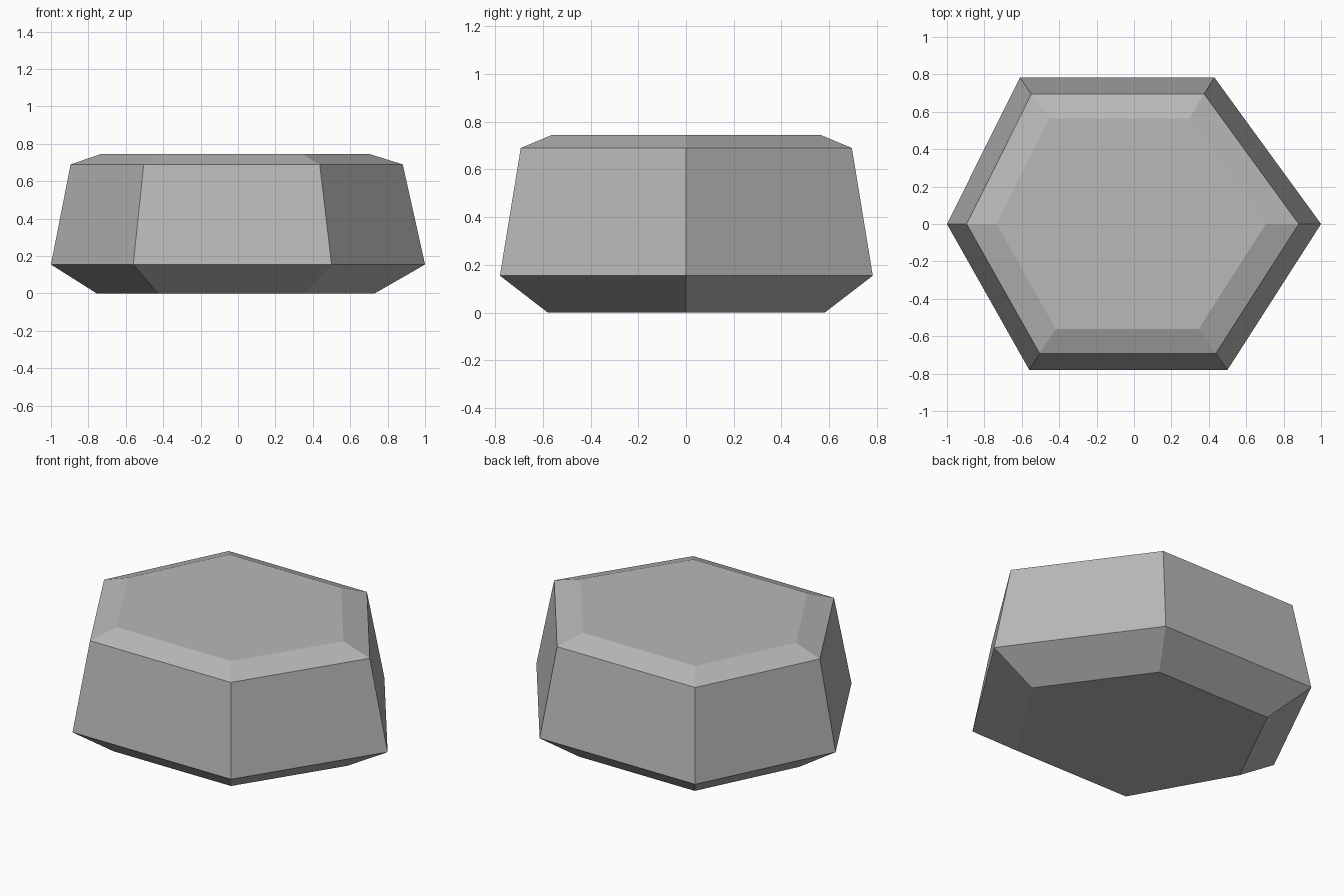
import bpy
import bmesh

if "Cube" in bpy.data.objects:
    bpy.data.objects.remove(bpy.data.objects["Cube"])

# Slightly irregular hexagonal outline at the widest level
OUTLINE = [(-1, 0), (-0.56, -0.78), (0.5, -0.78),
           (1, 0), (0.43, 0.783), (-0.61, 0.783)]

# Levels: height, outline scale, x shift
LEVELS = [(0, 0.7425, -0.0125),     # underside
          (0.155, 1, 0),            # widest rim
          (0.69, 0.888, -0.007),    # shoulder
          (0.745, 0.72, -0.015)]    # flat top

stone = bpy.data.materials.new("stone_grey")
stone.diffuse_color = (0.48, 0.48, 0.48, 1)
stone.use_nodes = True
stone.node_tree.nodes["Principled BSDF"].inputs["Base Color"].default_value = stone.diffuse_color

# Stone block: stacked rings joined by flat quads and capped
bm = bmesh.new()
rings = [[bm.verts.new((x * s + dx, y * s, z)) for x, y in OUTLINE]
         for z, s, dx in LEVELS]
for low, high in zip(rings, rings[1:]):
    for i in range(6):
        j = (i + 1) % 6
        bm.faces.new((low[i], low[j], high[j], high[i]))
bm.faces.new(rings[0][::-1])
bm.faces.new(rings[-1])
bmesh.ops.recalc_face_normals(bm, faces=bm.faces)

mesh = bpy.data.meshes.new("stone_block")
bm.to_mesh(mesh)
bm.free()
mesh.materials.append(stone)
bpy.context.collection.objects.link(bpy.data.objects.new("stone_block", mesh))
